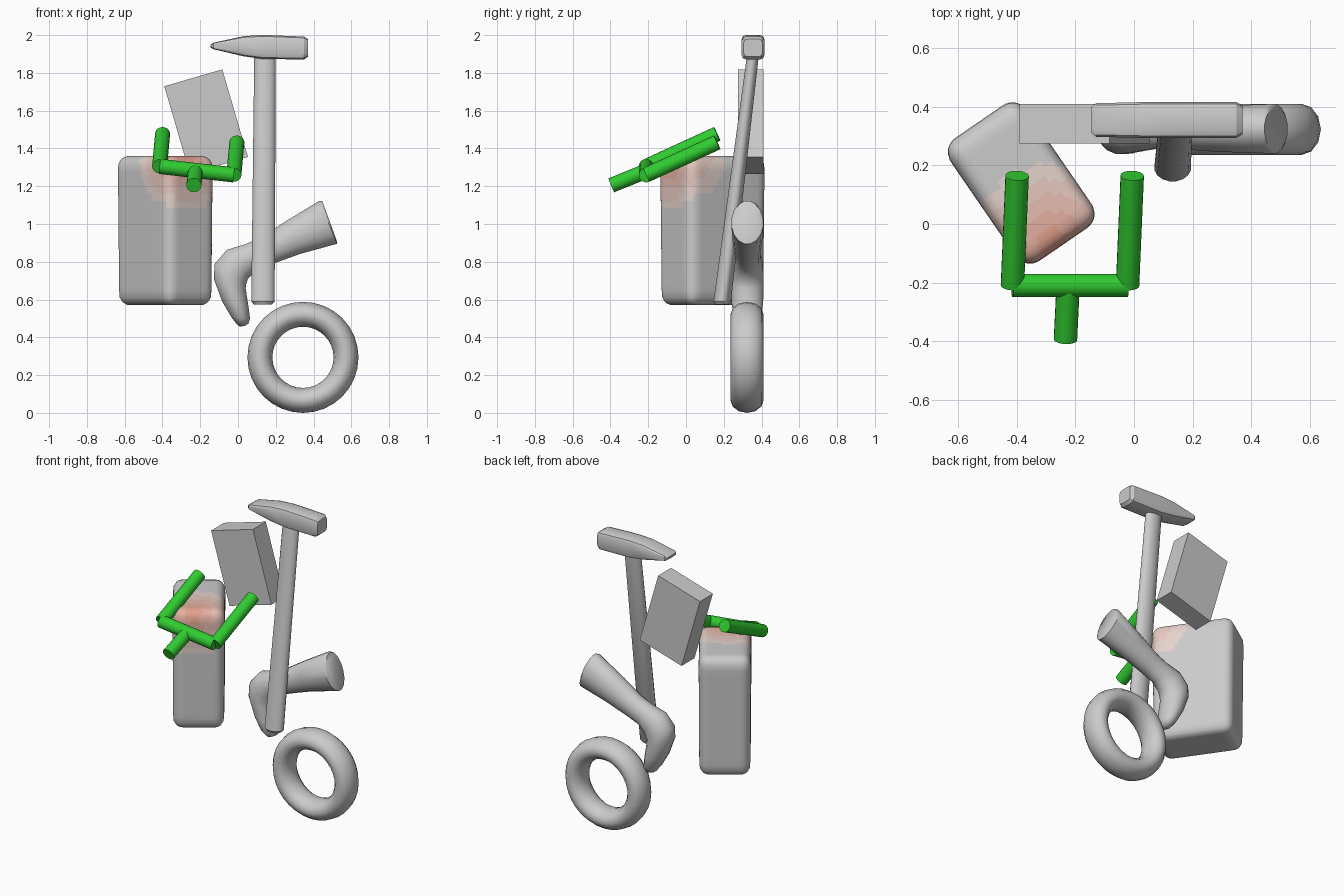
import bpy, bmesh
from math import sin, cos, pi, radians, copysign
from mathutils import Vector, Matrix

if "Cube" in bpy.data.objects:
    bpy.data.objects.remove(bpy.data.objects["Cube"])


def material(name, rgb):
    m = bpy.data.materials.new(name)
    m.diffuse_color = (*rgb, 1)
    m.use_nodes = True
    m.node_tree.nodes["Principled BSDF"].inputs["Base Color"].default_value = m.diffuse_color
    return m


def finish(bm, name, angle=35):
    bmesh.ops.recalc_face_normals(bm, faces=bm.faces)
    mesh = bpy.data.meshes.new(name)
    bm.to_mesh(mesh)
    bm.free()
    ob = bpy.data.objects.new(name, mesh)
    bpy.context.collection.objects.link(ob)
    smooth(ob, angle)
    return ob


def smooth(ob, angle=35):
    bpy.ops.object.select_all(action='DESELECT')
    ob.select_set(True)
    bpy.context.view_layer.objects.active = ob
    bpy.ops.object.shade_smooth_by_angle(angle=radians(angle))


def loft(name, rings, sides=16, power=1.0, angle=35):
    """Skin through rings given as (centre, half axis u, half axis v)."""
    bm = bmesh.new()
    loops = []
    for c, u, v in rings:
        loop = []
        for i in range(sides):
            a = 2 * pi * (i + 0.5) / sides
            s, t = (copysign(abs(k) ** power, k) for k in (cos(a), sin(a)))
            loop.append(bm.verts.new(Vector(c) + Vector(u) * s + Vector(v) * t))
        loops.append(loop)
    for a, b in zip(loops, loops[1:]):
        for i in range(sides):
            j = (i + 1) % sides
            bm.faces.new((a[i], a[j], b[j], b[i]))
    bm.faces.new(loops[0])
    bm.faces.new(loops[-1])
    return finish(bm, name, angle)


def tube(name, p, q, r, mat):
    p, q = Vector(p), Vector(q)
    d = (q - p).normalized()
    u = d.orthogonal().normalized()
    v = d.cross(u)
    ob = loft(name, [(p, u * r, v * r), (q, u * r, v * r)], 20)
    ob.data.materials.append(mat)


# Hammer handle, leaning back towards the head
loft("hammer_handle", [
    ((0.132, 0.19, 0.575), (0.05, 0, 0), (0, 0.037, 0)),
    ((0.132, 0.192, 0.59), (0.063, 0, 0), (0, 0.047, 0)),
    ((0.143, 0.355, 1.90), (0.058, 0, 0), (0, 0.032, 0))])

# Hammer head: wedge on the left, blunt face on the right (x, z low, z high, half depth)
head = [(-0.145, 1.935, 1.95, 0.045), (-0.13, 1.925, 1.96, 0.058),
        (0.03, 1.887, 1.995, 0.062), (0.13, 1.873, 2.002, 0.062),
        (0.35, 1.87, 1.993, 0.062), (0.37, 1.885, 1.98, 0.05)]
loft("hammer_head", [((x, 0.355, (a + b) / 2), (0, d, 0), (0, 0, (b - a) / 2))
                     for x, a, b, d in head], 12, 0.4, 25)

# Flat tilted box
bpy.ops.mesh.primitive_cube_add(size=1, location=(-0.169, 0.343, 1.542),
                                rotation=(0, radians(-16.3), 0))
box = bpy.context.object
box.name = "tilted_box"
box.scale = (0.32, 0.135, 0.483)

# Leg and foot: each ring spans two outline points (x, z) with a half depth in y
leg = [((0.445, 1.125), (0.525, 0.905), 0.075), ((0.43, 1.125), (0.525, 0.893), 0.086),
       ((0.25, 1.015), (0.33, 0.84), 0.08), ((0.12, 0.93), (0.19, 0.79), 0.07),
       ((0.04, 0.895), (0.10, 0.755), 0.07), ((-0.06, 0.865), (0.055, 0.71), 0.082),
       ((-0.125, 0.79), (0.045, 0.68), 0.088), ((-0.13, 0.71), (0.042, 0.66), 0.088),
       ((-0.085, 0.59), (0.055, 0.575), 0.085), ((-0.035, 0.505), (0.065, 0.50), 0.072),
       ((-0.005, 0.467), (0.055, 0.472), 0.045), ((0.01, 0.457), (0.035, 0.46), 0.015)]
loft("leg_and_foot", [
    (((a[0] + b[0]) / 2, 0.325, (a[1] + b[1]) / 2),
     ((a[0] - b[0]) / 2, 0, (a[1] - b[1]) / 2), (0, d, 0)) for a, b, d in leg], 16, 1.0, 50)

# Ring at the bottom
bpy.ops.mesh.primitive_torus_add(location=(0.344, 0.323, 0.294), rotation=(pi / 2, 0, 0),
                                 major_segments=32, minor_segments=12,
                                 major_radius=0.228, minor_radius=0.066)
ring = bpy.context.object
ring.name = "ring"
ring.scale.z = 1.32
smooth(ring, 60)

# Big rounded block, turned about z and slightly narrower at the bottom
bm = bmesh.new()
bmesh.ops.create_cube(bm, size=2)
bmesh.ops.subdivide_edges(bm, edges=bm.edges[:], cuts=19, use_grid_fill=True)
half, r = Vector((0.255, 0.158, 0.395)), 0.06
for v in bm.verts:
    p = Vector([a * h for a, h in zip(v.co, half)])
    core = Vector([max(r - h, min(h - r, a)) for a, h in zip(p, half)])
    p = core + (p - core).normalized() * r
    taper = 0.985 + 0.015 * p.z / half.z
    v.co = (p.x * taper, p.y * taper, p.z)
bmesh.ops.transform(bm, verts=bm.verts, matrix=Matrix.Translation((-0.385, 0.14, 0.965))
                    @ Matrix.Rotation(radians(-55.5), 4, 'Z'))

# Red glow on the block's upper front corner, fading outwards in steps
hot = Vector((-0.28, -0.06, 1.34))
steps = 5
for f in bm.faces:
    fade = 1 - (f.calc_center_median() - hot).length / 0.32
    f.material_index = max(0, min(steps, int(fade * (steps + 1))))
block = finish(bm, "rounded_block", 50)
block.data.materials.append(None)
for i in range(1, steps + 1):
    t = i / steps
    block.data.materials.append(
        material(f"red_glow_{i}", (0.78, 0.72 - 0.36 * t, 0.69 - 0.42 * t)))

# Green fork: crossbar, grip and two prongs
green = material("green", (0.03, 0.6, 0.03))
left, right = Vector((-0.415, -0.21, 1.305)), Vector((-0.022, -0.21, 1.26))
tube("fork_crossbar", left, right, 0.04, green)
tube("fork_grip", (-0.225, -0.21, 1.28), (-0.234, -0.395, 1.205), 0.04, green)
for side, base in (("left", left), ("right", right)):
    tube(f"fork_prong_{side}", base, base + Vector((0.016, 0.375, 0.172)), 0.04, green)
